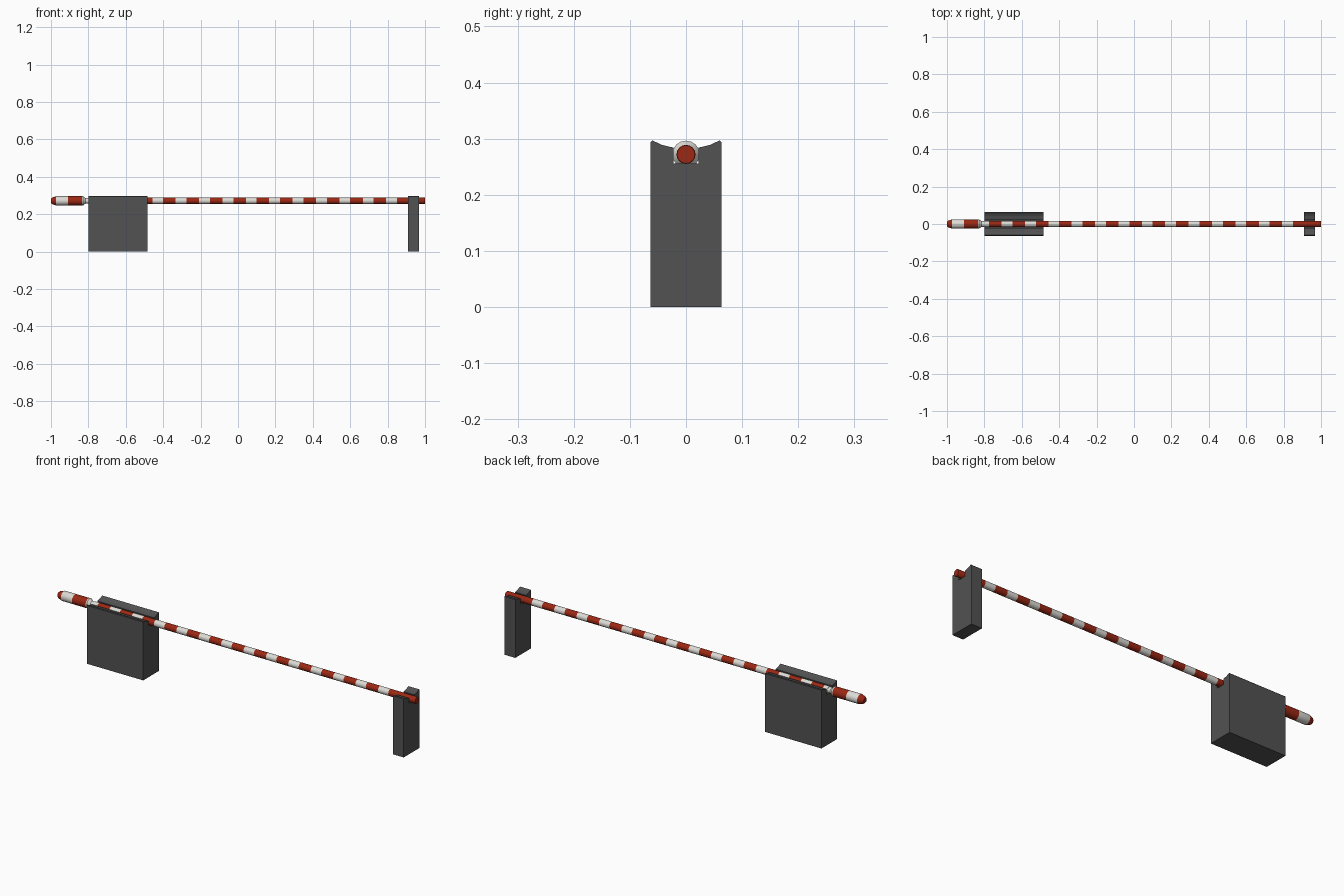
import bpy, bmesh, math

if "Cube" in bpy.data.objects:
    bpy.data.objects.remove(bpy.data.objects["Cube"])

AXIS_Z = 0.272
SIDES = 16


def material(name, rgb):
    m = bpy.data.materials.new(name)
    m.diffuse_color = (*rgb, 1)
    m.use_nodes = True
    m.node_tree.nodes["Principled BSDF"].inputs["Base Color"].default_value = m.diffuse_color
    return m


RED, WHITE = 0, 1
paint = [material("red_paint", (0.33, 0.021, 0.007)),
         material("white_paint", (0.72, 0.71, 0.67))]
dark = material("dark_grey", (0.085, 0.085, 0.085))


def finish(name, bm, mats):
    bmesh.ops.recalc_face_normals(bm, faces=bm.faces)
    me = bpy.data.meshes.new(name)
    bm.to_mesh(me)
    bm.free()
    for m in mats:
        me.materials.append(m)
    ob = bpy.data.objects.new(name, me)
    bpy.context.collection.objects.link(ob)
    return ob


def lathe(name, stations):
    """Turned bar along x; stations are (x, radius, colour of the band that follows)."""
    bm = bmesh.new()
    rings = []
    for x, r, _ in stations:
        angles = [2 * math.pi * i / SIDES for i in range(SIDES)]
        rings.append([bm.verts.new((x, r * math.cos(a), AXIS_Z + r * math.sin(a)))
                      for a in angles])
    for k in range(len(rings) - 1):
        a, b = rings[k], rings[k + 1]
        for i in range(SIDES):
            j = (i + 1) % SIDES
            f = bm.faces.new((a[i], a[j], b[j], b[i]))
            f.material_index = stations[k][2]
    for ring, s in ((rings[0], stations[0]), (rings[-1], stations[-1])):
        bm.faces.new(ring).material_index = s[2]
    ob = finish(name, bm, paint)
    bpy.ops.object.select_all(action='DESELECT')
    ob.select_set(True)
    bpy.context.view_layer.objects.active = ob
    bpy.ops.object.shade_smooth_by_angle(angle=math.radians(30))
    return ob


def grooved_block(name, x0, x1):
    """Upright block whose top is dished and slotted to carry the pole."""
    half = [(0.063, 0), (0.063, 0.294), (0.060, 0.297), (0.043, 0.289),
            (0.022, 0.284), (0.022, 0.256)]
    outline = half + [(-y, z) for y, z in reversed(half)]
    bm = bmesh.new()
    face = bm.faces.new([bm.verts.new((x0, y, z)) for y, z in outline])
    ext = bmesh.ops.extrude_face_region(bm, geom=[face], use_keep_orig=True)
    moved = [v for v in ext["geom"] if isinstance(v, bmesh.types.BMVert)]
    bmesh.ops.translate(bm, verts=moved, vec=(x1 - x0, 0, 0))
    return finish(name, bm, [dark])


# Support blocks
grooved_block("pivot_housing", -0.80, -0.485)
grooved_block("rest_post", 0.909, 0.969)

# Striped barrier pole
R = 0.017
stripes = [(-0.80, R, WHITE)]
for k in range(14):
    x = -0.775 + 0.125 * k
    stripes += [(x, R, RED), (x + 0.067, R, WHITE)]
stripes = stripes[:-1] + [(0.998, R, RED), (1.0, 0.016, RED)]
lathe("barrier_pole", stripes)

# Narrow neck joining pole and counterweight
lathe("pole_neck", [(-0.83, 0.015, WHITE), (-0.795, 0.015, WHITE)])

# Thick counterweight with tapered tip
W = 0.0245
lathe("counterweight", [(-1.0, 0.012, RED), (-0.993, 0.018, RED), (-0.972, W, WHITE),
                        (-0.91, W, RED), (-0.834, W, WHITE), (-0.828, W, WHITE),
                        (-0.815, 0.015, WHITE)])
